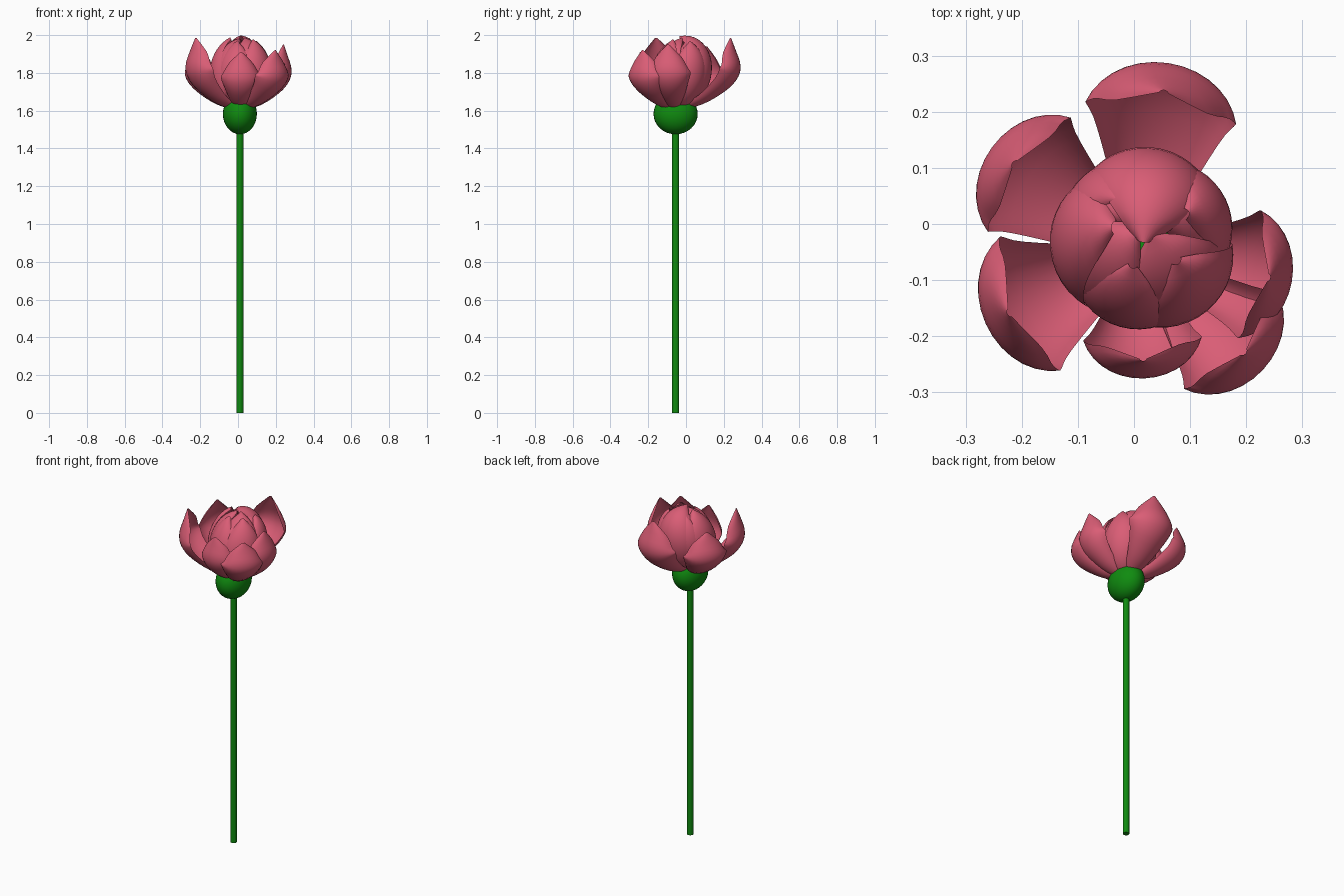
import bpy, bmesh
from math import sin, cos, radians, pi
from mathutils import Vector

if "Cube" in bpy.data.objects:
    bpy.data.objects.remove(bpy.data.objects["Cube"])


def material(name, rgb):
    m = bpy.data.materials.new(name)
    m.diffuse_color = (*rgb, 1)
    m.use_nodes = True
    m.node_tree.nodes["Principled BSDF"].inputs["Base Color"].default_value = m.diffuse_color
    return m


PINK = material("petal_pink", (0.70, 0.11, 0.18))
GREEN = material("stem_green", (0.005, 0.26, 0.005))
BASE = Vector((0.01, -0.055, 0))


def spline(pts, t):
    """Catmull-Rom sample of a list of tuples, t in 0..1."""
    n = len(pts) - 1
    i = min(int(t * n), n - 1)
    f = t * n - i
    p = [pts[max(0, min(n, i + k))] for k in (-1, 0, 1, 2)]
    return [0.5 * (2 * b + (c - a) * f + (2 * a - 5 * b + 4 * c - d) * f * f
                   + (3 * b - a - 3 * c + d) * f ** 3) for a, b, c, d in zip(*p)]


def sheet(name, func, nu=20, nv=14):
    """Petal surface from func(u, v), u in 0..1 and v in -1..1."""
    bm = bmesh.new()
    g = [[bm.verts.new(func(i / nu, 2 * j / nv - 1)) for j in range(nv + 1)]
         for i in range(nu + 1)]
    for i in range(nu):
        for j in range(nv):
            bm.faces.new((g[i][j], g[i + 1][j], g[i + 1][j + 1], g[i][j + 1]))
    me = bpy.data.meshes.new(name)
    bm.to_mesh(me)
    bm.free()
    me.shade_smooth()
    me.materials.append(PINK)
    bpy.context.collection.objects.link(bpy.data.objects.new(name, me))


# Stem
bpy.ops.mesh.primitive_cylinder_add(vertices=12, radius=0.018, depth=1.5,
                                    location=BASE + Vector((0, 0, 0.75)))
stem = bpy.context.object
stem.name = "stem"
stem.data.materials.append(GREEN)

# Green receptacle under the petals
bpy.ops.mesh.primitive_uv_sphere_add(segments=32, ring_count=16, radius=1,
                                     location=BASE + Vector((0, 0, 1.583)))
cup = bpy.context.object
cup.name = "receptacle"
cup.scale = (0.09, 0.117, 0.108)
cup.data.materials.append(GREEN)
bpy.ops.object.shade_smooth()

# Open outer petals: radius, height and width factors along the spine
SPINE = [(0.08, 0.0, 0.25), (0.45, 0.10, 0.55), (0.80, 0.29, 0.86), (0.97, 0.47, 1.0),
         (1.0, 0.64, 0.95), (0.93, 0.83, 0.66), (0.86, 1.0, 0.06)]


def outer_petal(name, az, reach, half, tip):
    a = radians(az)
    out, side = Vector((cos(a), sin(a), 0)), Vector((-sin(a), cos(a), 0))
    up = Vector((0, 0, 1))
    height = tip - 1.6

    def spine(t):
        r, h, w = spline(SPINE, t)
        return out * r * reach + up * (1.6 + h * height), w

    def point(u, v):
        p, w = spine(u)
        tan = (spine(min(u + 0.02, 1))[0] - spine(max(u - 0.02, 0))[0]).normalized()
        inward = side.cross(tan)
        if inward.dot(up - out) < 0:
            inward = -inward
        return BASE + p + side * half * w * sin(v * 1.35) / sin(1.35) \
            + inward * 0.85 * half * w * (1 - cos(v * 1.35))
    sheet(name, point)


for k, row in enumerate([(81.5, 0.345, 0.135, 1.985), (144, 0.325, 0.125, 1.94),
                         (204, 0.30, 0.13, 1.985), (-88, 0.22, 0.105, 1.91),
                         (-43, 0.30, 0.12, 1.92), (-10, 0.275, 0.115, 1.95)]):
    outer_petal(f"outer_petal_{k + 1}", *row)


# Closed bud petals wrapped round an ellipsoid
def bud_petal(name, az, size, end, spread, skew):
    a = radians(az)
    side = Vector((-sin(a), cos(a), 0))

    def point(u, v):
        phi = radians(8 + (end - 8) * u)
        d = Vector((sin(phi) * cos(a), sin(phi) * sin(a), -cos(phi)))
        b = v * radians(spread) * max(0, sin(pi * (0.04 + 0.95 * u))) ** 0.7
        d = d * cos(b) + side * sin(b)
        s = size * (1 - 0.10 * v * v + skew * v)
        lean = 0.5 * (1 + d.z)
        return Vector((0.013 + 0.01 * lean, -0.05 + 0.045 * lean, 1.8)) \
            + Vector((d.x * 0.163, d.y * 0.163, d.z * 0.197)) * s
    sheet(name, point)


for k, row in enumerate([(80, 1.0, 190, 52, 0.03), (20, 0.99, 150, 46, 0.03),
                         (-48, 1.04, 150, 46, 0.03), (-112, 0.98, 152, 46, 0.03),
                         (178, 1.03, 158, 50, 0.03), (135, 0.96, 150, 44, 0.03)]):
    bud_petal(f"bud_petal_{k + 1}", *row)
for k in range(4):
    bud_petal(f"inner_petal_{k + 1}", 30 + 90 * k, 0.90 + 0.015 * k, 172, 58, 0.04)
